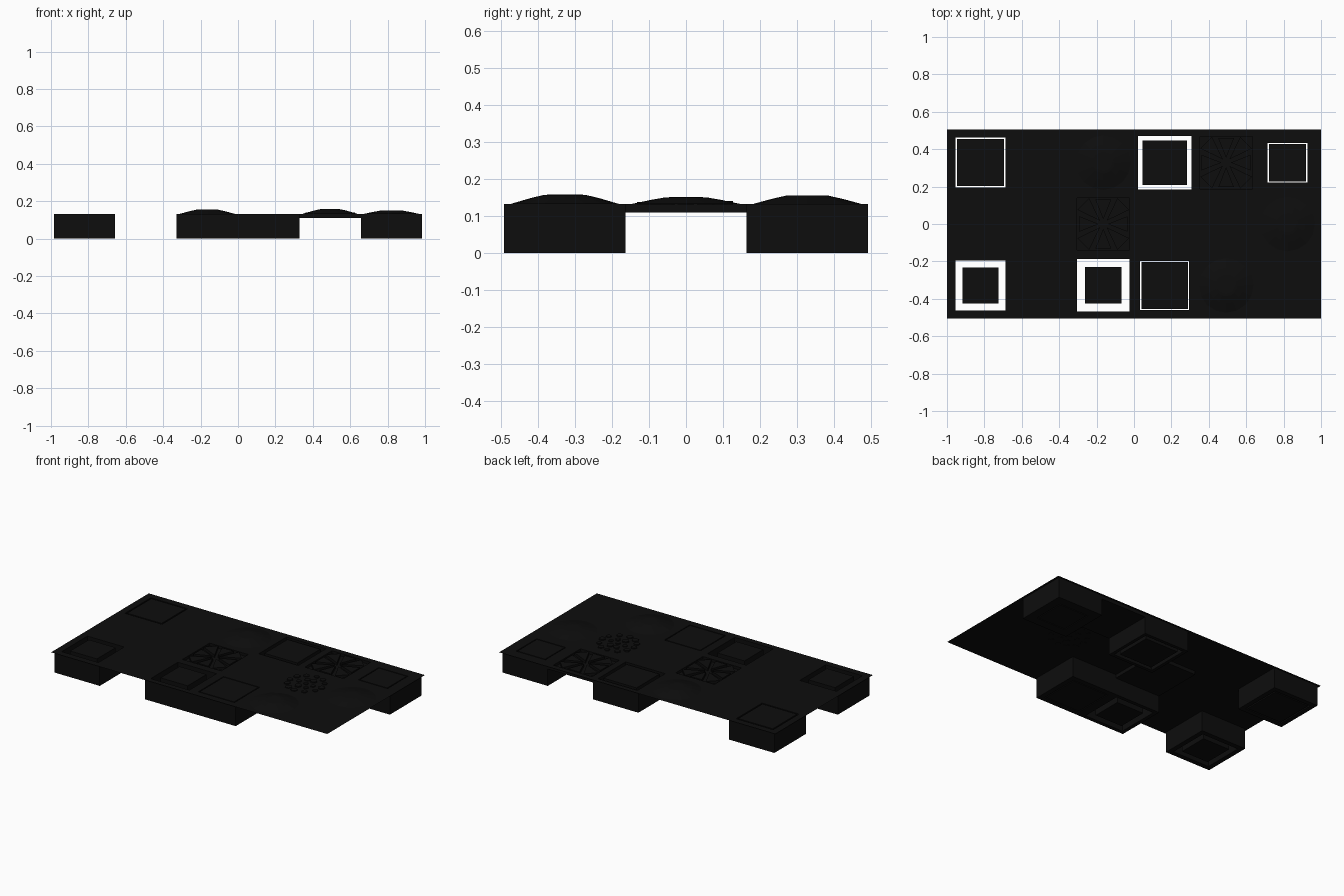
import bpy, bmesh, math, random

if "Cube" in bpy.data.objects:
    bpy.data.objects.remove(bpy.data.objects["Cube"], do_unlink=True)

P = 0.3283          # tile pitch
H = P / 2
TOP = 0.133         # height of the board surface
SHALLOW = 0.11      # underside of the thin trays
random.seed(4)

black = bpy.data.materials.new("near black")
black.use_nodes = True
colour = (0.004, 0.004, 0.004, 1)
black.diffuse_color = colour
bsdf = black.node_tree.nodes["Principled BSDF"]
bsdf.inputs["Base Color"].default_value = colour


def centre(col, row):
    return (col - 2.5) * P, (row - 1) * P


def finish(bm, name, fix=True):
    if fix:
        bmesh.ops.recalc_face_normals(bm, faces=bm.faces)
    me = bpy.data.meshes.new(name)
    bm.to_mesh(me)
    bm.free()
    me.materials.append(black)
    ob = bpy.data.objects.new(name, me)
    bpy.context.collection.objects.link(ob)
    return ob


def square(cx, cy, h):
    return [(cx + sx * h, cy + sy * h) for sx, sy in ((-1, -1), (1, -1), (1, 1), (-1, 1))]


def prism(bm, pts, z0, z1):
    n = len(pts)
    low = [bm.verts.new((x, y, z0)) for x, y in pts]
    high = [bm.verts.new((x, y, z1)) for x, y in pts]
    bm.faces.new(low[::-1])
    bm.faces.new(high)
    for i in range(n):
        j = (i + 1) % n
        bm.faces.new((low[i], low[j], high[j], high[i]))


def ring(bm, outer, inner, z0, z1):
    # closed square frame between two outlines
    loops = [[bm.verts.new((x, y, z)) for x, y in pts]
             for pts, z in ((outer, z0), (outer, z1), (inner, z1), (inner, z0))]
    for a, b in zip(loops, loops[1:] + loops[:1]):
        for i in range(4):
            j = (i + 1) % 4
            bm.faces.new((a[i], a[j], b[j], b[i]))


# Deep pockets: (column, row) -> half width of slot outside and inside
pockets = {
    (0, 0): (0.133, 0.097),
    (0, 2): (0.134, 0.125),
    (2, 0): (0.140, 0.098),
    (3, 0): (0.131, 0.125),
    (3, 2): (0.143, 0.119),
    (5, 2): (0.106, 0.100),
}
trays = [(2, 1), (4, 2)]

# Thin top sheet with a small overhanging border
bm = bmesh.new()
for col in range(6):
    for row in range(3):
        if (col, row) not in pockets and (col, row) not in trays:
            bm.faces.new([bm.verts.new((x, y, TOP)) for x, y in square(*centre(col, row), H)])
gx, gy = 3 * P, 1.5 * P
out = [bm.verts.new((x, y, TOP)) for x, y in ((-1, -.505), (1, -.505), (1, .505), (-1, .505))]
inn = [bm.verts.new((x, y, TOP)) for x, y in ((-gx, -gy), (gx, -gy), (gx, gy), (-gx, gy))]
for i in range(4):
    j = (i + 1) % 4
    bm.faces.new((out[i], out[j], inn[j], inn[i]))
bmesh.ops.remove_doubles(bm, verts=bm.verts, dist=1e-5)
finish(bm, "top_sheet", fix=False)

# Blocks cut through by a square slot around a loose core
for (col, row), (slot_out, slot_in) in pockets.items():
    c = centre(col, row)
    bm = bmesh.new()
    ring(bm, square(*c, H), square(*c, slot_out), 0, TOP)
    finish(bm, f"pocket_wall_{col}_{row}")
    bm = bmesh.new()
    prism(bm, square(*c, slot_in), 0, TOP)
    finish(bm, f"pocket_core_{col}_{row}")

# Shallow trays with radial wedges separated by grooves
for col, row in trays:
    c = centre(col, row)
    bm = bmesh.new()
    ring(bm, square(*c, H), square(*c, 0.14), SHALLOW, TOP)
    prism(bm, square(*c, 0.14), SHALLOW, SHALLOW + 0.006)
    for k in range(8):
        a = k * math.pi / 4
        reach = 0.137 if k % 2 == 0 else 0.165
        pts = [(c[0] + r * math.cos(a + d), c[1] + r * math.sin(a + d))
               for r, d in ((0.025, 0), (reach, -0.31), (reach, 0.31))]
        # keep the wedges inside the square tray
        pts = [(min(max(x, c[0] - .138), c[0] + .138),
                min(max(y, c[1] - .138), c[1] + .138)) for x, y in pts]
        prism(bm, pts, SHALLOW + 0.006, TOP)
    finish(bm, f"star_tray_{col}_{row}")

# Low flat-topped hills
for col, row, peak in ((2, 2, 0.156), (4, 0, 0.158), (5, 1, 0.151)):
    bm = bmesh.new()
    cx, cy = centre(col, row)
    loops = []
    for r, t in ((0.146, 0), (0.095, 0.6), (0.058, 0.96), (0.045, 1)):
        z = TOP + (peak - TOP) * t
        loops.append([bm.verts.new((cx + r * math.cos(k * math.pi / 8),
                                    cy + r * math.sin(k * math.pi / 8), z)) for k in range(16)])
    for a, b in zip(loops, loops[1:]):
        for i in range(16):
            j = (i + 1) % 16
            bm.faces.new((a[i], a[j], b[j], b[i]))
    bm.faces.new(loops[-1])
    finish(bm, f"hill_{col}_{row}", fix=False)

# Patch of low pebbles
bm = bmesh.new()
cx, cy = centre(4, 1)
for count, radius in ((1, 0), (6, 0.055), (12, 0.112)):
    for k in range(count):
        a = 2 * math.pi * (k + random.uniform(-.15, .15)) / count
        size = random.uniform(0.015, 0.024)
        pts = [(cx + radius * math.cos(a) + size * math.cos(a + s * math.pi / 3),
                cy + radius * math.sin(a) + size * math.sin(a + s * math.pi / 3)) for s in range(6)]
        prism(bm, pts, TOP - 0.002, TOP + random.uniform(0.004, 0.008))
finish(bm, "pebble_patch")
